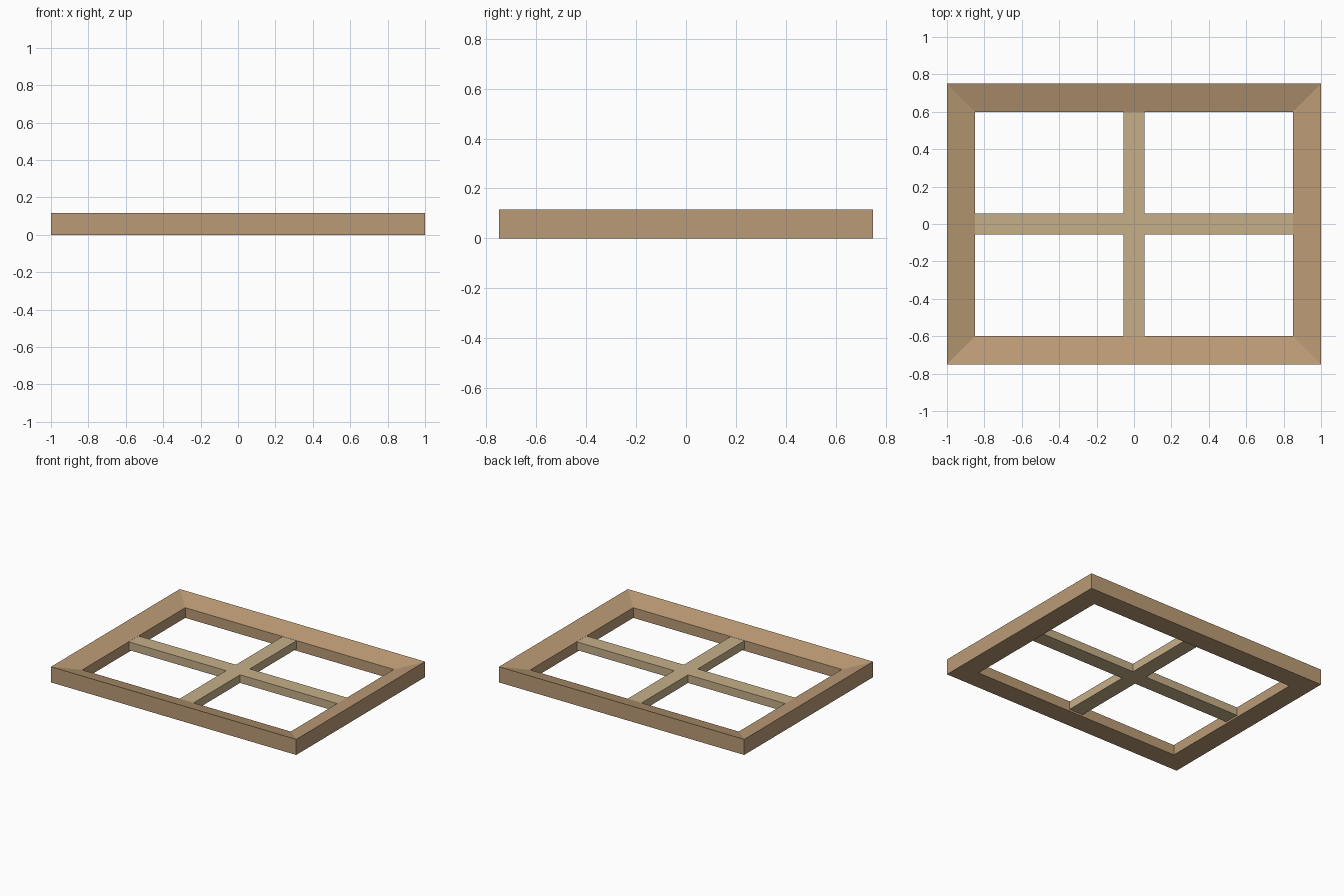
import bpy, bmesh

if "Cube" in bpy.data.objects:
    bpy.data.objects.remove(bpy.data.objects["Cube"])


def material(name, color):
    m = bpy.data.materials.new(name)
    m.diffuse_color = color
    m.use_nodes = True
    m.node_tree.nodes["Principled BSDF"].inputs["Base Color"].default_value = m.diffuse_color
    return m


def add_object(name, bm, mat):
    bmesh.ops.recalc_face_normals(bm, faces=bm.faces)
    mesh = bpy.data.meshes.new(name)
    bm.to_mesh(mesh)
    bm.free()
    mesh.materials.append(mat)
    obj = bpy.data.objects.new(name, mesh)
    bpy.context.collection.objects.link(obj)
    return obj


HX, HY = 1.0, 0.75            # outer half sizes
BORDER = 0.15                 # frame width seen from above
wood = material("frame_wood", (0.50, 0.33, 0.18, 1))
pale_wood = material("bar_wood", (0.56, 0.43, 0.25, 1))

# Mitred frame: profile (inset, z) swept round the four corners, top slopes inward
profile = [(0, 0), (0, 0.115), (BORDER, 0.075), (BORDER, 0)]
bm = bmesh.new()
corners = []
for sx, sy in [(-1, -1), (1, -1), (1, 1), (-1, 1)]:
    corners.append([bm.verts.new((sx * (HX - d), sy * (HY - d), z)) for d, z in profile])
for i in range(4):
    a, b = corners[i], corners[(i + 1) % 4]
    for j in range(4):
        k = (j + 1) % 4
        bm.faces.new((a[j], b[j], b[k], a[k]))
add_object("window_frame", bm, wood)

# Crossed glazing bars: one plus-shaped outline, extruded upward
w, ix, iy = 0.057, HX - BORDER, HY - BORDER
outline = [(ix, -w), (ix, w), (w, w), (w, iy), (-w, iy), (-w, w),
           (-ix, w), (-ix, -w), (-w, -w), (-w, -iy), (w, -iy), (w, -w)]
bm = bmesh.new()
base = bm.faces.new([bm.verts.new((x, y, 0.014)) for x, y in outline])
top = bmesh.ops.extrude_face_region(bm, geom=[base], use_keep_orig=True)["geom"]
bmesh.ops.translate(bm, vec=(0, 0, 0.06),
                    verts=[v for v in top if isinstance(v, bmesh.types.BMVert)])
add_object("glazing_bars", bm, pale_wood)
